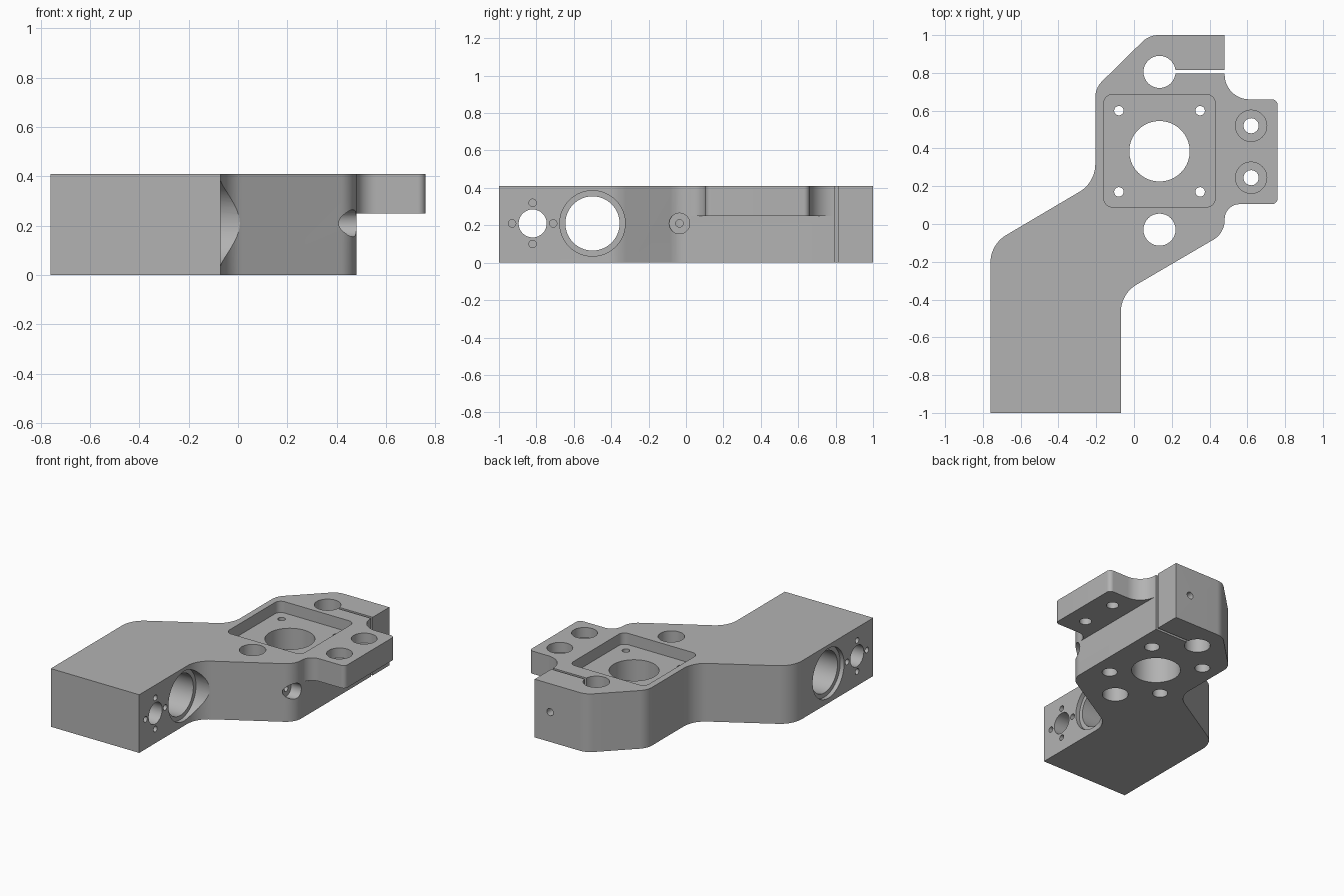
import bpy
import bmesh
from math import radians, tan
from mathutils import Vector, Matrix

if "Cube" in bpy.data.objects:
    bpy.data.objects.remove(bpy.data.objects["Cube"], do_unlink=True)

HEIGHT = 0.41
MID = 0.21


def rounded(corners, steps=12):
    """Outline from (x, y, radius) corners, with tangent arcs."""
    pts = []
    n = len(corners)
    for i, (x, y, r) in enumerate(corners):
        p = Vector((x, y))
        if r == 0:
            pts.append(p)
            continue
        a = (Vector(corners[i - 1][:2]) - p).normalized()
        b = (Vector(corners[(i + 1) % n][:2]) - p).normalized()
        half = a.angle(b) / 2
        start = p + a * (r / tan(half))
        end = p + b * (r / tan(half))
        centre = p + (a + b).normalized() * ((start - p).length ** 2 + r * r) ** 0.5
        for k in range(steps + 1):
            d = (start - centre).to_3d().normalized().slerp((end - centre).to_3d().normalized(), k / steps) \
                if hasattr(Vector, "slerp") else None
            pts.append(centre + d.to_2d() * r)
    return pts


def finish(name, bm):
    bmesh.ops.recalc_face_normals(bm, faces=bm.faces)
    mesh = bpy.data.meshes.new(name)
    bm.to_mesh(mesh)
    bm.free()
    ob = bpy.data.objects.new(name, mesh)
    bpy.context.collection.objects.link(ob)
    return ob


def prism(name, corners, z0, z1):
    bm = bmesh.new()
    face = bm.faces.new([bm.verts.new((p.x, p.y, z0)) for p in rounded(corners)])
    top = bmesh.ops.extrude_face_region(bm, geom=[face])["geom"]
    moved = [v for v in top if isinstance(v, bmesh.types.BMVert)]
    bmesh.ops.translate(bm, verts=moved, vec=(0, 0, z1 - z0))
    return finish(name, bm)


def rod(name, start, end, r):
    start, end = Vector(start), Vector(end)
    axis = end - start
    bm = bmesh.new()
    turn = Vector((0, 0, 1)).rotation_difference(axis.normalized()).to_matrix().to_4x4()
    bmesh.ops.create_cone(bm, cap_ends=True, segments=64 if r > 0.1 else 32,
                          radius1=r, radius2=r, depth=axis.length,
                          matrix=Matrix.Translation((start + end) / 2) @ turn)
    return finish(name, bm)


def combine(target, tool, operation):
    mod = target.modifiers.new("shape", 'BOOLEAN')
    mod.operation = operation
    mod.solver = 'EXACT'
    mod.object = tool
    bpy.context.view_layer.objects.active = target
    bpy.ops.object.modifier_apply(modifier=mod.name)
    bpy.data.objects.remove(tool, do_unlink=True)


def drill(start, end, r):
    combine(body, rod("drill", start, end, r), 'DIFFERENCE')


# Cranked main body
body = prism("bracket_body", [
    (-0.76, -1, 0), (-0.07, -1, 0), (-0.07, -0.37, 0.17), (0.48, -0.048, 0.12),
    (0.48, 1, 0), (0.08, 1, 0.12), (-0.205, 0.72, 0.12), (-0.205, 0.22, 0.17),
    (-0.76, -0.108, 0.17)], 0, HEIGHT)

# Side flange flush with the top
flange = prism("flange", [
    (0.3, 0.024, 0), (0.48, 0.024, 0), (0.48, 0.105, 0.08), (0.76, 0.105, 0.03),
    (0.76, 0.66, 0.03), (0.48, 0.66, 0.13), (0.48, 0.796, 0), (0.3, 0.796, 0)], 0.25, HEIGHT)
combine(body, flange, 'UNION')

# Square pocket in the top
pocket = prism("pocket", [
    (-0.16, 0.09, 0.045), (0.43, 0.09, 0.045), (0.43, 0.685, 0.045), (-0.16, 0.685, 0.045)],
    HEIGHT - 0.08, 0.5)
combine(body, pocket, 'DIFFERENCE')

# Clamp slot
slot = prism("slot", [(0.15, 0.796, 0), (0.6, 0.796, 0), (0.6, 0.815, 0), (0.15, 0.815, 0)], -0.1, 0.5)
combine(body, slot, 'DIFFERENCE')

# Vertical bores
for y, r in ((0.385, 0.16), (0.805, 0.085), (-0.03, 0.085)):
    drill((0.135, y, -0.1), (0.135, y, 0.5), r)

# Pocket screw holes, counterbored underneath
for x in (-0.08, 0.35):
    for y in (0.17, 0.6):
        drill((x, y, -0.1), (x, y, 0.5), 0.025)
        drill((x, y, -0.1), (x, y, 0.22), 0.05)

# Flange screw holes, counterbored on top
for y in (0.245, 0.52):
    drill((0.62, y, 0.1), (0.62, y, 0.5), 0.04)
    drill((0.62, y, HEIGHT - 0.07), (0.62, y, 0.5), 0.083)

# Cross bores through the lower arm
drill((-1, -0.5, MID), (0.2, -0.5, MID), 0.145)
drill((-0.1, -0.5, MID), (0.2, -0.5, MID), 0.175)
drill((-1, -0.5, MID), (-0.73, -0.5, MID), 0.175)
drill((-1, -0.82, MID), (0.2, -0.82, MID), 0.075)
for dy, dz in ((0.11, 0), (-0.11, 0), (0, 0.11), (0, -0.11)):
    y, z = -0.82 + dy, MID + dz
    drill((-0.2, y, z), (0.1, y, z), 0.02)
    drill((-0.9, y, z), (-0.63, y, z), 0.02)

# Set screw hole and clamp screw hole
drill((0.4, -0.035, MID), (0.6, -0.035, MID), 0.055)
drill((0.15, -0.035, MID), (0.6, -0.035, MID), 0.02)
drill((0.36, 0.71, MID), (0.36, 1.1, MID), 0.025)

# Single grey metal
grey = bpy.data.materials.new("grey_metal")
grey.use_nodes = True
grey.diffuse_color = (0.45, 0.45, 0.45, 1)
grey.node_tree.nodes["Principled BSDF"].inputs["Base Color"].default_value = (0.45, 0.45, 0.45, 1)
body.data.materials.clear()
body.data.materials.append(grey)
for poly in body.data.polygons:
    poly.material_index = 0

bpy.ops.object.select_all(action='DESELECT')
body.select_set(True)
bpy.context.view_layer.objects.active = body
bpy.ops.object.shade_smooth_by_angle(angle=radians(30))
